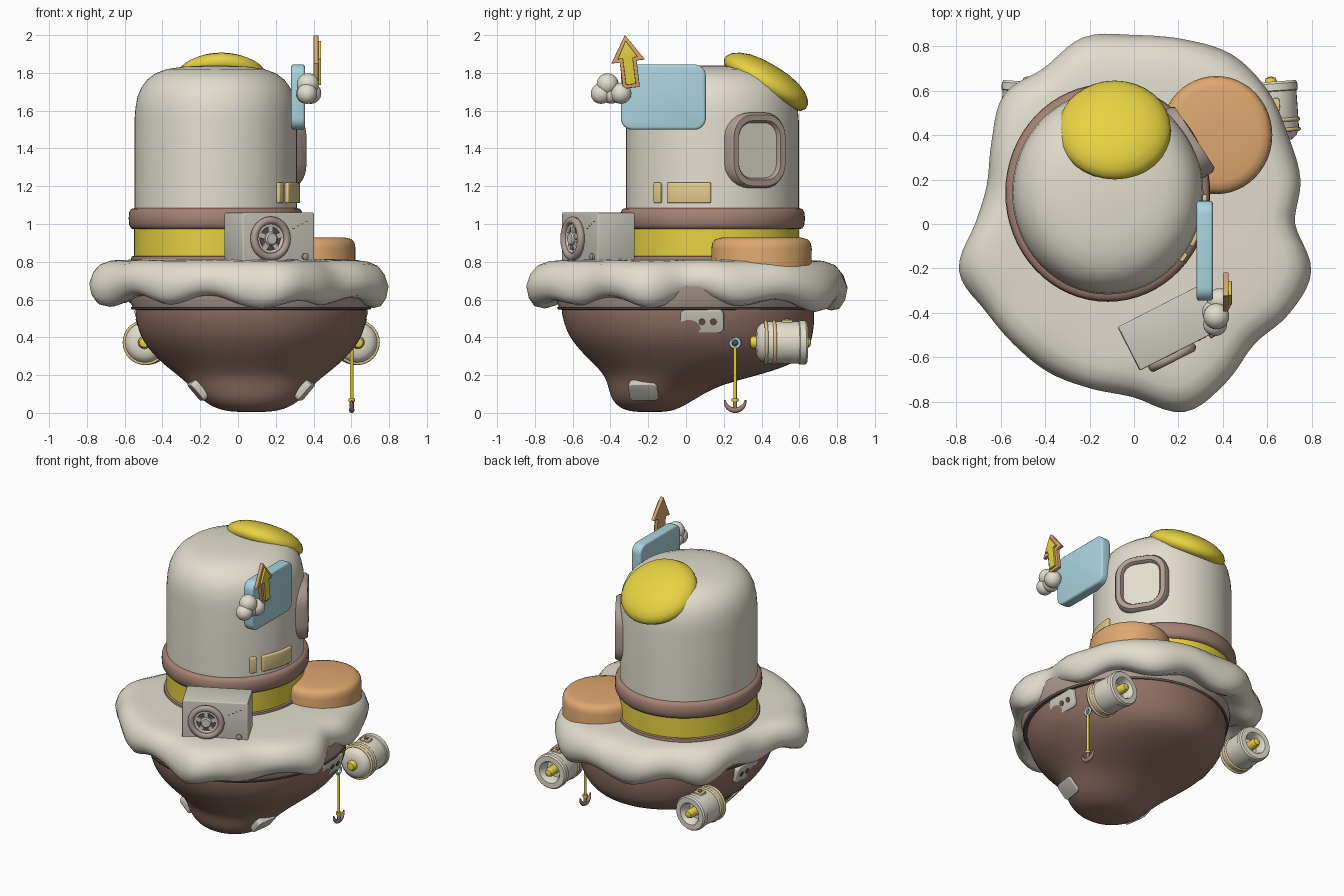
import bpy, bmesh, math
from math import sin, cos, pi, radians
from mathutils import Vector, Matrix

if "Cube" in bpy.data.objects:
    bpy.data.objects.remove(bpy.data.objects["Cube"])


def material(name, *srgb):
    rgb = [((c / 255 + 0.055) / 1.055) ** 2.4 for c in srgb]
    m = bpy.data.materials.new(name)
    m.use_nodes = True
    m.diffuse_color = (*rgb, 1)
    m.node_tree.nodes["Principled BSDF"].inputs["Base Color"].default_value = (*rgb, 1)
    return m


CREAM = material("cream", 226, 222, 206)
HULL = material("hull brown", 144, 112, 98)
BROWN = material("ring brown", 164, 130, 114)
TAUPE = material("taupe", 176, 158, 147)
YELLOW = material("yellow", 231, 211, 66)
ORANGE = material("orange", 222, 168, 112)
BLUE = material("pale blue", 170, 212, 223)
TAN = material("tan", 226, 204, 142)
GREY = material("warm grey", 208, 204, 193)
DARK = material("dark brown", 100, 84, 77)


def finish(name, bm, mat, matrix=None, bevel=0, subdiv=0, angle=35):
    bmesh.ops.recalc_face_normals(bm, faces=bm.faces)
    if bevel:
        sharp = [e for e in bm.edges if e.calc_face_angle(0) > 0.9]
        bmesh.ops.bevel(bm, geom=sharp, offset=bevel, segments=3, profile=0.5, affect='EDGES')
    if matrix:
        bm.transform(matrix)
        bmesh.ops.recalc_face_normals(bm, faces=bm.faces)
    mesh = bpy.data.meshes.new(name)
    bm.to_mesh(mesh)
    bm.free()
    mesh.materials.append(mat)
    mesh.shade_smooth()
    mesh.set_sharp_from_angle(angle=radians(angle))
    ob = bpy.data.objects.new(name, mesh)
    bpy.context.collection.objects.link(ob)
    if subdiv:
        ob.modifiers.new("smooth", 'SUBSURF').levels = subdiv
        ob.modifiers["smooth"].render_levels = subdiv


def loft(name, rings, mat, closed=False, **kw):
    bm = bmesh.new()
    loops = [[bm.verts.new(p) for p in ring] for ring in rings]
    n = len(loops[0])
    pairs = list(zip(loops, loops[1:])) + ([(loops[-1], loops[0])] if closed else [])
    for a, b in pairs:
        for i in range(n):
            j = (i + 1) % n
            bm.faces.new((a[i], a[j], b[j], b[i]))
    if not closed:
        bm.faces.new(loops[0])
        bm.faces.new(loops[-1])
    finish(name, bm, mat, **kw)


def ellipse(cx, cy, rx, ry, z, n=48):
    return [Vector((cx + rx * cos(2 * pi * i / n), cy + ry * sin(2 * pi * i / n), z)) for i in range(n)]


def lathe(name, profile, mat, n=32, **kw):
    loft(name, [ellipse(0, 0, r, r, z, n) for r, z in profile], mat, **kw)


def torus(name, major, minor, mat, n=32, **kw):
    steps = [2 * pi * k / 10 for k in range(10)]
    lathe(name, [(major + minor * cos(a), minor * sin(a)) for a in steps], mat, n, closed=True, **kw)


def rounded(w, h, r, z, n=6):
    pts = []
    for k, (sx, sy) in enumerate([(1, 1), (-1, 1), (-1, -1), (1, -1)]):
        for i in range(n + 1):
            a = (k + i / n) * pi / 2
            pts.append(Vector((sx * (w / 2 - r) + r * cos(a), sy * (h / 2 - r) + r * sin(a), z)))
    return pts


def plate(name, outline, depth, mat, **kw):
    up = Vector((0, 0, depth))
    loft(name, [outline, [p + up for p in outline]], mat, **kw)


def frame(loc, normal, up=(0, 0, 1)):
    z = Vector(normal).normalized()
    x = Vector(up).cross(z).normalized()
    m = Matrix((x, z.cross(x), z)).transposed().to_4x4()
    m.translation = Vector(loc)
    return m


def shift(m, x, y, z=0):
    return m @ Matrix.Translation((x, y, z))


def ball(name, loc, r, mat):
    bm = bmesh.new()
    bmesh.ops.create_uvsphere(bm, u_segments=24, v_segments=14, radius=r)
    finish(name, bm, mat, matrix=Matrix.Translation(loc), angle=80)


# Hull: keel towards the front, shallow at the back (height, half width, front y, back y)
MID = .07
levels = [(.6, .6, -.65, .66), (.555, .62, -.668, .683), (.47, .61, -.65, .683), (.38, .58, -.61, .67),
          (.28, .495, -.515, .625), (.21, .405, -.44, .43), (.15, .33, -.415, .18), (.08, .275, -.4, .06),
          (.025, .2, -.355, -.03), (.003, .1, -.28, -.1)]
loft("hull", [ellipse(MID, (f + b) / 2, w, (b - f) / 2, z, 32) for z, w, f, b in levels], HULL, subdiv=2, angle=80)


def hull_band(name, profile, mat):
    loft(name, [ellipse(MID, 0, w, w + .045, z) for w, z in profile], mat)


hull_band("hull_rim", [(.6, .545), (.632, .547), (.638, .56), (.6, .565)], DARK)
hull_band("collar", [(.628, .56), (.645, .6), (.655, .67)], TAUPE)

# Soft cushion with a wavy outline, one radius every 15 degrees
radii = [.725, .775, .80, .85, .88, .86, .85, .87, .81, .825, .74, .685,
         .715, .815, .775, .765, .77, .765, .78, .875, .825, .765, .806, .825]


def outline_radius(t):
    i, f = int(t) % 24, t - int(t)
    a, b, c, d = (radii[(i + k) % 24] for k in (-1, 0, 1, 2))
    return b + f * (c - a + f * (2 * a - 5 * b + 4 * c - d + f * (3 * (b - c) + d - a))) / 2


def cushion_ring(scale, z, sag):
    ring = []
    for i in range(120):
        a, r = 2 * pi * i / 120, outline_radius(i / 5)
        drop = max(.35 * (r - .79), -.015) + .024 * sin(10 * a - radians(140))
        ring.append(Vector((r * scale * cos(a), r * scale * sin(a), z - sag * drop)))
    return ring


section = [(.3, .815, 0), (.6, .815, 0), (.76, .81, 0), (.86, .805, .1), (.93, .785, .2), (.975, .745, .4),
           (1, .69, .6), (.985, .635, .8), (.95, .6, 1), (.9, .59, 1), (.84, .605, 1), (.7, .64, 0)]
loft("cushion", [cushion_ring(*s) for s in section], CREAM, angle=80)

# Tower: bands, drum and rounded roof
TX, TY, RX, RY = -.118, .14, .43, .457


def tower(name, profile, mat, **kw):
    loft(name, [ellipse(TX, TY, RX * s, RY * s, z, 64) for s, z in profile], mat, **kw)


tower("tower_drum", [(1, .95), (1, 1.55), (.987, 1.62), (.962, 1.675), (.915, 1.723), (.845, 1.764), (.745, 1.797),
                     (.6, 1.82), (.4, 1.833), (.1, 1.84)], CREAM, angle=50)
tower("yellow_band", [(1.005, .8), (1.005, 1)], YELLOW)
tower("base_ring", [(1, .79), (1.035, .795), (1.045, .81), (1.035, .828), (1, .832)], BROWN, angle=60)
tower("tower_ring", [(1, .972), (1.04, .976), (1.065, .995), (1.072, 1.03), (1.065, 1.062), (1.04, 1.08),
                     (.99, 1.085)], BROWN, angle=60)

# Tilted yellow roof cap
lathe("roof_cap", [(.2, -.05), (.235, -.04), (.253, -.015), (.252, .008), (.235, .035), (.2, .06), (.15, .08), (.09, .092),
                   (.03, .096)], YELLOW, angle=70,
      matrix=Matrix.Translation((-.087, .425, 1.753)) @ Matrix.Rotation(radians(-31), 4, 'X'))

# Oval window
win = frame((.25, .375, 1.39), (.84, .55, 0))
edge = [(0, -.1), (0, .01), (.012, .028), (.043, .028), (.054, .012), (.054, -.1)]
loft("window_frame", [rounded(.35 - 2 * d, .4 - 2 * d, .13 - d, h) for d, h in edge], TAUPE, closed=True, matrix=win)
plate("window_pane", rounded(.255, .305, .08, -.06), .065, CREAM, matrix=win)

# Curved tan plaques that follow the drum
for name, a0, a1 in [("small_plaque", -41.5, -36), ("large_plaque", -31, -1)]:
    rings = []
    for k in range(9):
        a = radians(a0 + (a1 - a0) * k / 8)
        rings.append([Vector((TX + (RX + d) * cos(a), TY + (RY + d) * sin(a), z))
                      for d, z in [(-.02, 1.11), (.018, 1.11), (.018, 1.22), (-.02, 1.22)]])
    loft(name, rings, TAN, bevel=.008)

# Round orange seat
lathe("round_seat", [(.25, .68), (.252, .87), (.247, .9), (.232, .919), (.2, .928), (.05, .928)], ORANGE, 48,
      matrix=Matrix.Translation((.37, .4, 0)) @ Matrix.Diagonal((1, 1.055, 1, 1)), angle=50)

# Fan cabinet
box = frame((.165, -.465, .927), (.454, -.891, 0))
plate("fan_cabinet", rounded(.425, .27, .012, -.11, 2), .22, GREY, matrix=box, bevel=.006)
fan = shift(box, -.055, -.005, .11)
torus("fan_ring", .097, .021, TAUPE, matrix=shift(fan, 0, 0, .014), angle=80)
lathe("fan_back", [(.092, 0), (.092, .006)], DARK, matrix=fan)
torus("fan_inner_ring", .071, .01, GREY, matrix=shift(fan, 0, 0, .01), angle=80)
lathe("fan_hub", [(.036, 0), (.036, .024), (.028, .032)], GREY, 20, matrix=fan)
for k in range(5):
    turn = fan @ Matrix.Rotation(2 * pi * k / 5 + pi / 2, 4, 'Z')
    plate("fan_blade", rounded(.07, .028, .005, .004, 2), .014, GREY, matrix=shift(turn, .055, 0))
lathe("cabinet_knob", [(.018, 0), (.018, .012), (.012, .016)], TAUPE, 16, matrix=shift(box, .155, -.1, .11))
for k in range(4):
    plate("cabinet_slot", rounded(.013, .005, .002, 0, 2), .003, DARK, matrix=shift(box, .09 + .025 * k, .05 + .012 * k, .109))

# Blue sign board
plate("sign_board", rounded(.45, .345, .06, -.037), .074, BLUE, bevel=.014,
      matrix=frame((.318, -.12, 1.672), (1, 0, 0)))
lathe("sign_bracket", [(.02, -.04), (.02, .04)], TAN, 12, matrix=frame((.29, .0, 1.56), (1, 0, 0)))

# Arrow with an orange border, on puffs of cloud
arrow = frame((.4, -.305, 1.85), (1, 0, 0)) @ Matrix.Rotation(radians(7), 4, 'Z')


def arrow_shape(inset, z):
    right = [(.045 - inset, inset - .13), (.045 - inset, inset + .01), (.09 - 2 * inset, inset + .01)]
    pts = right + [(0, .152 - 1.7 * inset)] + [(-x, y) for x, y in reversed(right)]
    return [Vector((x, y, z)) for x, y in pts]


plate("arrow_border", arrow_shape(0, 0), .026, ORANGE, matrix=arrow, bevel=.004)
plate("arrow_face", arrow_shape(.018, .02), .02, YELLOW, matrix=arrow, bevel=.003)
for loc, r in [((.365, -.45, 1.69), .054), ((.37, -.415, 1.74), .058), ((.385, -.345, 1.692), .056),
               ((.36, -.395, 1.69), .053)]:
    ball("cloud_puff", loc, r, CREAM)

# Equipment repeated on both sides of the hull
for side, s in [("left", 1), ("right", -1)]:
    # Engine: cup-shaped back end, yellow nose and nub
    t = radians(-4 * s)
    m = frame((MID + s * .555, .505, .373), (sin(t), cos(t), 0))
    lathe(side + "_engine", [(.04, -.135), (.075, -.13), (.1, -.11), (.112, -.075), (.112, .09), (.118, .094),
                             (.118, .125), (.11, .135), (.075, .135), (.065, .12), (.06, .06), (.02, .06)],
          CREAM, matrix=m)
    for z in (-.085, -.04):
        torus(side + "_engine_band", .111, .009, TAN, matrix=shift(m, 0, 0, z), angle=80)
    lathe(side + "_engine_nose", [(.034, -.125), (.034, -.15), (.025, -.165), (.008, -.168)], YELLOW, 16, matrix=m)
    lathe(side + "_engine_nub", [(.03, .05), (.03, .13), (.022, .152), (.006, .158)], YELLOW, 16, matrix=m)
    clasp = m @ frame((0, .11, .03), (0, 1, 0))
    plate(side + "_engine_clasp", rounded(.065, .06, .01, -.03, 3), .04, TAN, matrix=clasp, bevel=.004)
    plate(side + "_engine_clasp_dot", rounded(.028, .028, .012, .009, 3), .007, BROWN, matrix=clasp)

    # Socket panel and lower patch
    m = frame((MID + s * .585, .085, .487), (s, 0, -.28))
    plate(side + "_socket_panel", rounded(.23, .125, .03, -.03), .05, GREY, matrix=m, bevel=.006)
    for u in (-.03, .03):
        lathe(side + "_socket", [(.018, .018), (.018, .024)], DARK, 16, matrix=shift(m, u + s * .03, 0))
    m = frame((MID + s * .287, -.225, .113), (s * .75, -.12, -.65))
    plate(side + "_hull_patch", rounded(.155, .115, .025, -.03), .04, GREY, matrix=m, bevel=.005)

# Hanging anchor
torus("anchor_eye", .024, .008, BLUE, 20, matrix=frame((.602, .26, .37), (1, 0, 0)), angle=80)
lathe("anchor_peg", [(.01, -.1), (.01, .004)], DARK, 12, matrix=frame((.59, .26, .37), (1, 0, 0)))
hang = Matrix.Translation((.602, .26, 0))
lathe("anchor_chain", [(.009, .06), (.009, .35)], YELLOW, 12, matrix=hang)
lathe("anchor_collar", [(.018, .06), (.018, .076)], YELLOW, 12, matrix=hang)
lathe("anchor_shank", [(.011, .005), (.011, .065)], BROWN, 12, matrix=hang)
hook = []
for k in range(13):
    a = pi * (1 + k / 12)
    w = .004 + .011 * sin(pi * k / 12)
    hook.append([Vector((w * cos(b), (.055 + w * sin(b)) * cos(a), .069 + (.055 + w * sin(b)) * sin(a)))
                 for b in (2 * pi * j / 8 for j in range(8))])
loft("anchor_hook", hook, BROWN, matrix=hang, angle=60)
